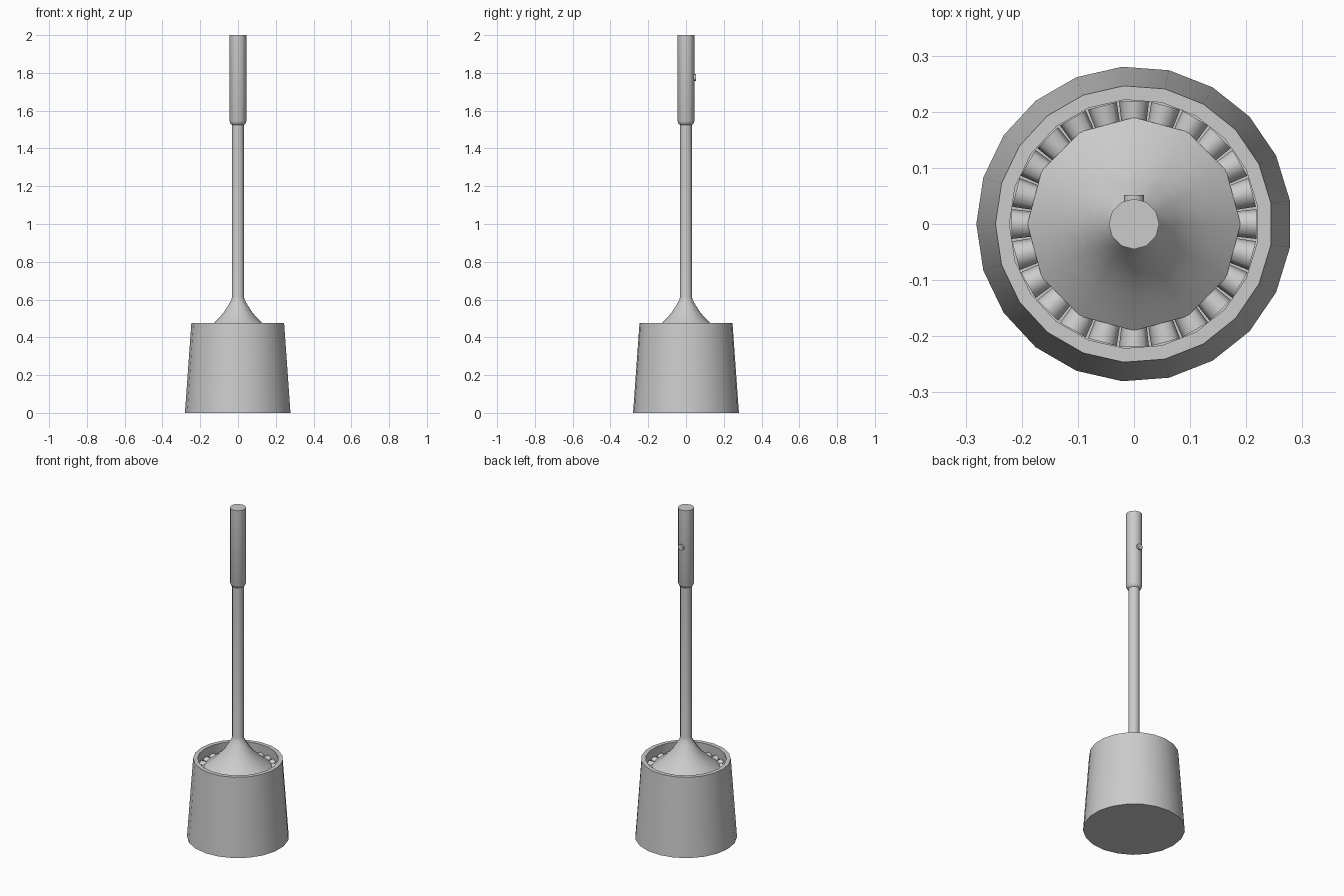
import bpy, bmesh, math
from mathutils import Matrix, Vector

if "Cube" in bpy.data.objects:
    bpy.data.objects.remove(bpy.data.objects["Cube"])

grey = bpy.data.materials.new("light_grey")
grey.diffuse_color = (0.6, 0.6, 0.6, 1)
grey.use_nodes = True
grey.node_tree.nodes["Principled BSDF"].inputs["Base Color"].default_value = grey.diffuse_color


def finish(name, bm, angle=35):
    bmesh.ops.recalc_face_normals(bm, faces=bm.faces)
    me = bpy.data.meshes.new(name)
    bm.to_mesh(me)
    bm.free()
    me.materials.append(grey)
    ob = bpy.data.objects.new(name, me)
    bpy.context.collection.objects.link(ob)
    bpy.context.view_layer.objects.active = ob
    ob.select_set(True)
    bpy.ops.object.shade_smooth_by_angle(angle=math.radians(angle))
    ob.select_set(False)
    return ob


def lathe(name, profile, sides, start=0.0, angle=35):
    """Revolve (radius, z) points and cap both ends."""
    bm = bmesh.new()
    rings = []
    for r, z in profile:
        rings.append([bm.verts.new((r * math.cos(start + 2 * math.pi * i / sides),
                                    r * math.sin(start + 2 * math.pi * i / sides), z))
                      for i in range(sides)])
    for a, b in zip(rings, rings[1:]):
        for i in range(sides):
            j = (i + 1) % sides
            bm.faces.new((a[i], a[j], b[j], b[i]))
    bm.faces.new(rings[0])
    bm.faces.new(rings[-1])
    return finish(name, bm, angle)


# tapered hollow holder, 21 sided
lathe("holder", [(0.281, 0), (0.247, 0.475), (0.222, 0.475), (0.25, 0.03)], 21, math.pi)

# flared splash cap, rod and grip in one turned piece
lathe("handle", [(0.19, 0.405), (0.19, 0.425), (0.165, 0.445), (0.13, 0.474),
                 (0.10, 0.503), (0.075, 0.533), (0.05, 0.572), (0.036, 0.595),
                 (0.032, 0.612), (0.032, 1.525), (0.039, 1.53), (0.045, 1.545), (0.045, 2.0)],
      12, 0, 50)

# core that carries the bristles
lathe("brush_core", [(0.06, 0.04), (0.09, 0.06), (0.09, 0.41)], 12)

# rows of radial bristle tufts
bm = bmesh.new()
for row in range(7):
    z = 0.085 + row * 0.053
    for k in range(24):
        a = 2 * math.pi * k / 24
        d = Vector((math.cos(a), math.sin(a), 0))
        m = (Matrix.Translation(d * 0.148 + Vector((0, 0, z)))
             @ d.to_track_quat('Z', 'Y').to_matrix().to_4x4())
        bmesh.ops.create_cone(bm, cap_ends=True, segments=8, radius1=0.011,
                              radius2=0.0265, depth=0.14, matrix=m)
finish("bristles", bm, 50)

# small round button on the back of the grip
bm = bmesh.new()
bmesh.ops.create_cone(bm, cap_ends=True, segments=12, radius1=0.018, radius2=0.018,
                      depth=0.02, matrix=Matrix.Translation((0, 0.042, 1.775))
                      @ Matrix.Rotation(math.pi / 2, 4, 'X'))
finish("grip_button", bm)
